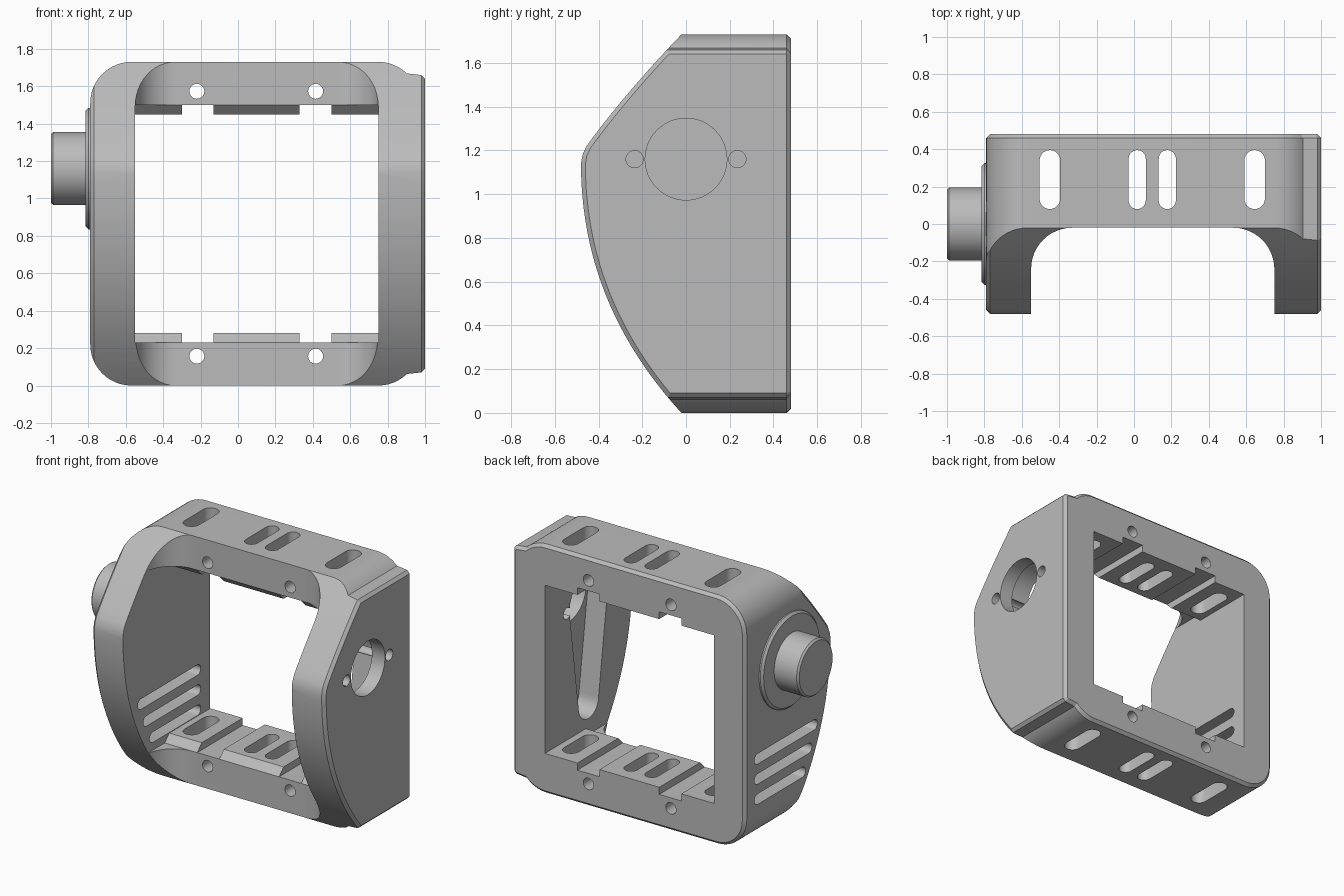
import bpy, bmesh
from math import cos, sin, pi, radians, atan2
from mathutils import Vector

cube = bpy.data.objects.get("Cube")
if cube:
    bpy.data.objects.remove(cube, do_unlink=True)

grey = bpy.data.materials.new("matte grey")
grey.use_nodes = True
COLOR = (0.5, 0.5, 0.5, 1)
grey.diffuse_color = COLOR
grey.node_tree.nodes["Principled BSDF"].inputs["Base Color"].default_value = COLOR

HEIGHT, AXLE_Z = 1.73, 1.16


def arc(center, r, start, end, n=12):
    """Points on an arc, angles in degrees."""
    return [(center[0] + r * cos(radians(start + (end - start) * i / n)),
             center[1] + r * sin(radians(start + (end - start) * i / n))) for i in range(n + 1)]


def bezier(a, b, c, n):
    a, b, c = Vector(a), Vector(b), Vector(c)
    return [tuple(a * (1 - t) ** 2 + b * 2 * t * (1 - t) + c * t * t)
            for t in (i / n for i in range(n + 1))]


def capsule(a, ra, b, rb):
    """Outline of a slot from a to b, with its own radius at each end."""
    ang = atan2(b[1] - a[1], b[0] - a[0]) * 180 / pi
    return arc(b, rb, ang - 90, ang + 90) + arc(a, ra, ang + 90, ang + 270)


def circle(center, r, n=48):
    return arc(center, r, 0, 360, n)[:-1]


def prism(name, outline, axis, lo, hi, chamfer=0, ends=()):
    """Extrude an outline along an axis, chamfering the rims of the listed ends."""
    k = "xyz".index(axis)

    def place(p, d):
        v = list(p)
        v.insert(k, d)
        return v
    bm = bmesh.new()
    rings = [[bm.verts.new(place(p, d)) for p in outline] for d in (lo, hi)]
    n = len(outline)
    caps = [bm.faces.new(r) for r in rings]
    for i in range(n):
        j = (i + 1) % n
        bm.faces.new((rings[0][i], rings[0][j], rings[1][j], rings[1][i]))
    bmesh.ops.recalc_face_normals(bm, faces=bm.faces)
    if chamfer:
        rim = [e for end in ends for e in caps[end].edges]
        bmesh.ops.bevel(bm, geom=rim, offset=chamfer, segments=1, affect='EDGES')
    mesh = bpy.data.meshes.new(name)
    bm.to_mesh(mesh)
    bm.free()
    mesh.materials.append(grey)
    obj = bpy.data.objects.new(name, mesh)
    bpy.context.collection.objects.link(obj)
    return obj


def activate(obj):
    bpy.ops.object.select_all(action='DESELECT')
    obj.select_set(True)
    bpy.context.view_layer.objects.active = obj


def combine(target, other, operation='DIFFERENCE'):
    mod = target.modifiers.new("cut", 'BOOLEAN')
    mod.operation, mod.solver, mod.object = operation, 'EXACT', other
    activate(target)
    bpy.ops.object.modifier_apply(modifier=mod.name)
    bpy.data.objects.remove(other, do_unlink=True)


# Frame body: front outline crossed with side outline
R = 0.22
upper = ([(1, HEIGHT - 0.09), (0.98, HEIGHT - 0.07)]
         + arc((0.75, HEIGHT - R), R, 46, 90) + arc((-0.57, HEIGHT - R), R, 90, 180))
lower = [(x, HEIGHT - z) for x, z in reversed(upper)]
frame = prism("frame", upper + lower, 'y', -0.6, 0.48, 0.02, (1,))

side = ([(0.6, HEIGHT + 0.001)] + bezier((-0.02, HEIGHT + 0.001), (-0.28, 1.46), (-0.455, 1.22), 10)
        + [(-0.473, 1.18)] + bezier((-0.48, 1.14), (-0.48, 0.5), (-0.02, -0.001), 24)
        + [(0.6, -0.001)])
combine(frame, prism("side_outline", side, 'x', -0.79, 1, 0.02, (0, 1)), 'INTERSECT')

# Front bay between the two arms, with rounded inner corners
bay = ([(-0.55, -0.7)] + arc((-0.33, -0.24), 0.22, 180, 90)
       + arc((0.53, -0.24), 0.22, 90, 0) + [(0.75, -0.7)])
combine(frame, prism("bay", bay, 'z', -0.1, 1.9))

# Main opening with a sloped front lip
lip = [(-0.7, 0.23), (-0.02, 0.23), (0.03, 0.28), (0.7, 0.28)]
lip += [(y, HEIGHT - z) for y, z in reversed(lip)]
combine(frame, prism("opening", lip, 'x', -0.55, 0.75))

# Channels and screw holes in the top and bottom bars
for x0, x1, hole_x in ((-0.3, -0.13, -0.22), (0.33, 0.5, 0.415)):
    channel = [(x0, 0.23), (x1, 0.23), (x1, HEIGHT - 0.23), (x0, HEIGHT - 0.23)]
    combine(frame, prism("channel", channel, 'y', -0.7, 0.7))
    for z in (0.157, HEIGHT - 0.157):
        combine(frame, prism("screw_hole", circle((hole_x, z), 0.04, 24), 'y', -0.7, 0.7))

# Vent slots through both bars
for x, r in ((-0.45, 0.055), (0.017, 0.046), (0.178, 0.046), (0.645, 0.055)):
    combine(frame, prism("bar_slot", capsule((x, 0.08 + r), r, (x, 0.395 - r), r), 'z', -0.1, 1.9))

# Vent slots through the axle side wall
for z, front in ((0.32, -0.15), (0.46, -0.22), (0.6, -0.28)):
    combine(frame, prism("wall_slot", capsule((front, z), 0.036, (0.34, z), 0.036), 'x', -0.9, -0.5))

# Drive arm pocket and holes in the opposite wall
combine(frame, prism("arm_pocket", capsule((0, AXLE_Z), 0.21, (0, 0.45), 0.11), 'x', 0.7, 0.9))
for y, r in ((0, 0.187), (-0.235, 0.039), (0.235, 0.039)):
    combine(frame, prism("drive_hole", circle((y, AXLE_Z), r), 'x', 0.7, 1.1))

# Axle boss
flange = prism("axle_flange", circle((0, AXLE_Z), 0.325, 64), 'x', -0.815, -0.785, 0.015, (0,))
axle = prism("axle", circle((0, AXLE_Z), 0.195, 64), 'x', -1, -0.8, 0.012, (0,))

for obj in (frame, flange, axle):
    activate(obj)
    bpy.ops.object.shade_smooth_by_angle(angle=radians(25))
